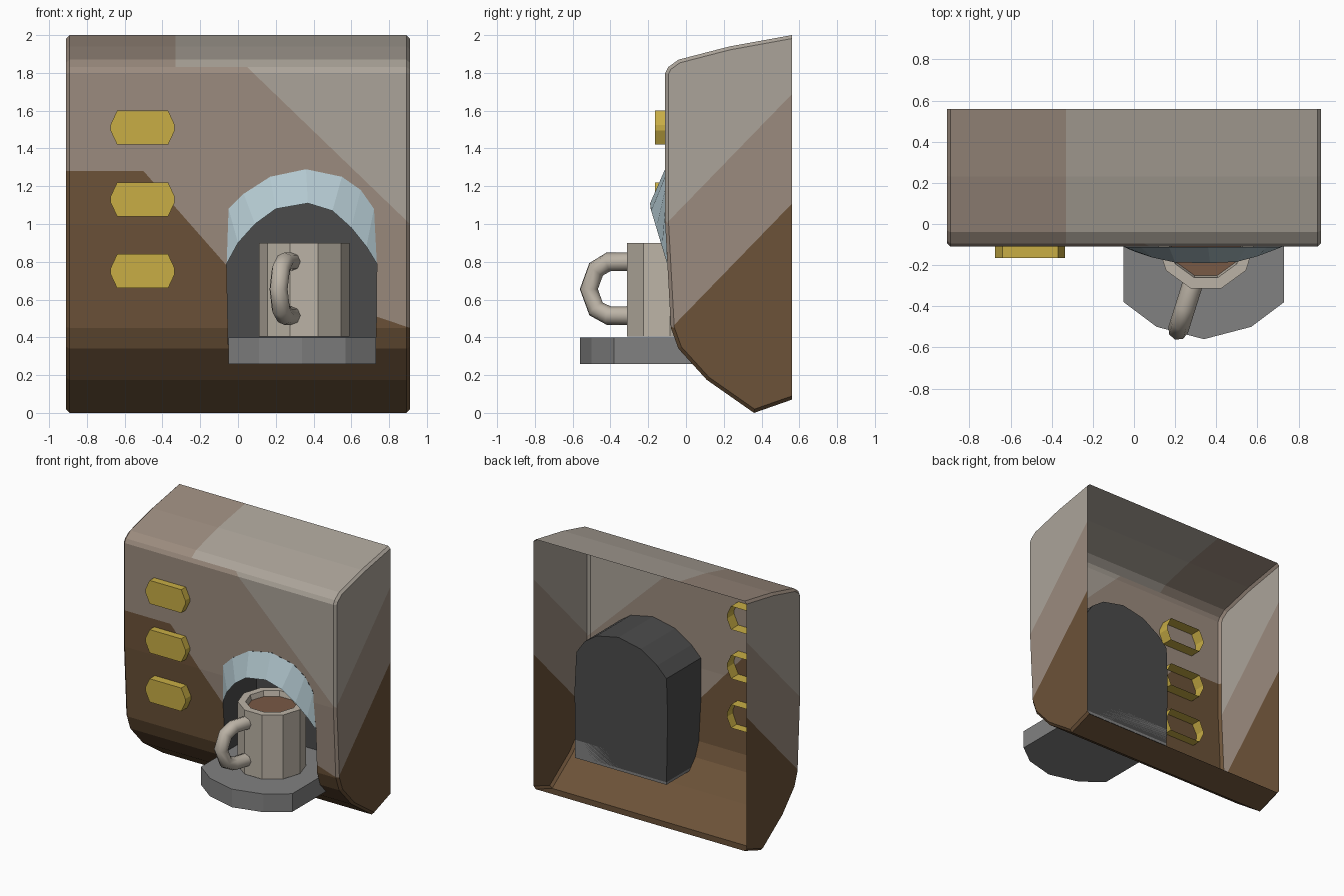
import bpy, bmesh
from math import sin, cos, pi
from mathutils import Vector

if "Cube" in bpy.data.objects:
    bpy.data.objects.remove(bpy.data.objects["Cube"])


def material(name, rgb):
    m = bpy.data.materials.new(name)
    m.diffuse_color = (*rgb, 1)
    m.use_nodes = True
    m.node_tree.nodes["Principled BSDF"].inputs["Base Color"].default_value = m.diffuse_color
    return m


brown = material("brown", (0.15, 0.085, 0.04))
taupe = material("taupe", (0.33, 0.26, 0.21))
pale = material("pale", (0.41, 0.37, 0.32))
dark = material("dark_grey", (0.07, 0.07, 0.07))
grey = material("mid_grey", (0.22, 0.22, 0.22))
gold = material("gold", (0.58, 0.42, 0.06))
blue = material("pale_blue", (0.45, 0.58, 0.63))
cream = material("cream", (0.50, 0.45, 0.38))
coffee_mat = material("coffee", (0.19, 0.10, 0.06))


def add(name, bm, mats):
    me = bpy.data.meshes.new(name)
    bm.to_mesh(me)
    bm.free()
    for m in mats:
        me.materials.append(m)
    ob = bpy.data.objects.new(name, me)
    bpy.context.collection.objects.link(ob)
    return ob


def loft(rings, caps=(True, True), cyclic=True):
    """Skin a list of equal-length rings of points."""
    bm = bmesh.new()
    vs = [[bm.verts.new(p) for p in r] for r in rings]
    n = len(rings[0])
    for a, b in zip(vs, vs[1:]):
        for i in range(n if cyclic else n - 1):
            j = (i + 1) % n
            bm.faces.new((a[i], a[j], b[j], b[i]))
    if caps[0]:
        bm.faces.new(vs[0])
    if caps[1]:
        bm.faces.new(vs[-1])
    bmesh.ops.remove_doubles(bm, verts=bm.verts, dist=1e-4)
    bmesh.ops.recalc_face_normals(bm, faces=bm.faces)
    return bm


def along_y(profile, ys):
    return [[(x, y, z) for x, z in profile] for y in ys]


# Body: side profile (y, z) swept across the width, side rims chamfered
side = [(0.56, 2.0), (0.23, 1.94), (-0.04, 1.87), (-0.095, 1.83), (-0.11, 1.80), (-0.11, 1.0),
        (-0.08, 0.45), (-0.04, 0.34), (0.11, 0.175), (0.36, 0.0), (0.56, 0.07)]
bm = loft([[(x, y, z) for y, z in side] for x in (-0.91, 0.91)])
rims = [e for e in bm.edges
        if abs(e.verts[0].co.x - e.verts[1].co.x) < 0.01
        and min(v.co.y for v in e.verts) < 0.55]
bmesh.ops.bevel(bm, geom=rims, offset=0.018, segments=1, profile=0.5, affect='EDGES')


# Painted patches: cut the faces along the colour borders, then assign colours
def split(test, co, no):
    bm.normal_update()
    fs = [f for f in bm.faces if test(f)]
    es = {e for f in fs for e in f.edges}
    vs = {v for f in fs for v in f.verts}
    bmesh.ops.bisect_plane(bm, geom=fs + list(es) + list(vs), plane_co=co, plane_no=no)


def is_side(f):
    return abs(f.normal.x) > 0.9


def is_top(f):
    return f.normal.z > 0.5


def is_front(f):
    return not is_side(f) and not is_top(f) and f.normal.y < -0.3


def line(a, b):
    k = (b[1] - a[1]) / (b[0] - a[0])
    return lambda x: a[1] + k * (x - a[0])


front_lines = [line((-0.5, 1.28), (0.5, 1.28)), line((-0.5, 1.28), (-0.06, 0.78)),
               line((-0.06, 0.78), (0.91, 0.45)), line((0.08, 1.8), (0.91, 1.0))]
for h in (0.53, 1.11):
    split(is_side, (0, 0, h), (0, -1.03, 1))
split(is_top, (-0.33, 0, 0), (1, 0, 0))
for g in front_lines:
    split(is_front, (0, 0, g(0)), (-(g(1) - g(0)), 0, 1))
bm.normal_update()
for f in bm.faces:
    c = f.calc_center_median()
    if is_side(f):
        d = c.z - 1.03 * c.y
        f.material_index = 0 if d < 0.53 else 1 if d < 1.11 else 2
    elif is_top(f):
        f.material_index = 2 if c.x > -0.33 else 1
    else:
        g = [h(c.x) for h in front_lines]
        f.material_index = 0 if c.z < min(g[0], max(g[1], g[2])) else 2 if c.z > g[3] else 1
slots = [brown, taupe, pale, dark]
solid = add("body_solid", bm, slots)

# Arched niche cut into the body
arch = [(-0.06, 0.79), (-0.05, 1.08), (0.03, 1.16), (0.17, 1.25), (0.36, 1.29),
        (0.55, 1.25), (0.65, 1.18), (0.72, 1.08), (0.735, 0.79)]
bm = loft(along_y([(-0.05, 0.28)] + arch + [(0.73, 0.28)], (-0.4, 0.31)))
for f in bm.faces:
    f.material_index = 3
cutter = add("niche_cutter", bm, slots)
mod = solid.modifiers.new("niche", 'BOOLEAN')
mod.operation = 'DIFFERENCE'
mod.solver = 'EXACT'
mod.object = cutter
bpy.context.view_layer.update()
cut = bpy.data.meshes.new_from_object(solid.evaluated_get(bpy.context.evaluated_depsgraph_get()))
for name, is_niche in (("body_shell", False), ("niche", True)):
    bm = bmesh.new()
    bm.from_mesh(cut)
    drop = [f for f in bm.faces
            if (f.material_index == 3) != is_niche or f.calc_center_median().y > 0.555]
    bmesh.ops.delete(bm, geom=drop, context='FACES')
    add(name, bm, slots)
for ob in (solid, cutter):
    bpy.data.objects.remove(ob)

# Hood over the niche
lip = [(-0.06, 0.79), (0.0, 0.90), (0.09, 1.0), (0.2, 1.08), (0.37, 1.11),
       (0.5, 1.07), (0.6, 0.98), (0.68, 0.88), (0.735, 0.79)]
outer = [(x, -0.10 if z < 0.8 else -0.111, z) for x, z in arch]
inner = [(x, -0.10 - 0.09 * min(1, (z - 0.79) / 0.3), z) for x, z in lip]
add("hood", loft([outer, inner], (False, False), False), [blue])

# Drip tray running into the niche
tray = [(-0.05, 0.31), (-0.05, -0.38), (0.11, -0.50), (0.34, -0.56),
        (0.57, -0.50), (0.73, -0.38), (0.73, 0.31)]
add("drip_tray", loft([[(x, y, z) for x, y in tray] for z in (0.26, 0.40)]), [grey])

# Buttons, hollow at the back
quarter = [(0.17, 0.015), (0.135, 0.09)]
button = (quarter + [(-x, z) for x, z in reversed(quarter)]
          + [(-x, -z) for x, z in quarter] + [(x, -z) for x, z in reversed(quarter)])
for i, zc in enumerate((1.51, 1.13, 0.75)):
    pts = [(x - 0.505, z + zc) for x, z in button]
    add(f"button_{i + 1}", loft(along_y(pts, (-0.165, -0.02)), (True, False)), [gold])

# Cup and coffee
CX, CY = 0.35, -0.085


def ring(r, z, n=10):
    return [(CX + r * sin(2 * pi * (i + 0.5) / n), CY - r * cos(2 * pi * (i + 0.5) / n), z)
            for i in range(n)]


add("cup", loft([ring(0.24, 0.405), ring(0.24, 0.90), ring(0.185, 0.90), ring(0.17, 0.84)],
                (True, False)), [cream])
bm = bmesh.new()
bm.faces.new([bm.verts.new(p) for p in reversed(ring(0.176, 0.86))])
add("coffee", bm, [coffee_mat])

# Cup handle: round tube along a bent path
path = [(0.2, 0.80), (0.34, 0.80), (0.41, 0.76), (0.45, 0.655), (0.41, 0.55), (0.34, 0.515), (0.2, 0.515)]
out = Vector((-0.3, -0.954, 0))
cu = bpy.data.curves.new("cup_handle", 'CURVE')
cu.dimensions = '3D'
cu.bevel_depth = 0.05
cu.bevel_resolution = 2
sp = cu.splines.new('POLY')
sp.points.add(len(path) - 1)
for p, (r, z) in zip(sp.points, path):
    p.co = (CX + out.x * r, CY + out.y * r, z, 1)
cu.materials.append(cream)
bpy.context.collection.objects.link(bpy.data.objects.new("cup_handle", cu))
